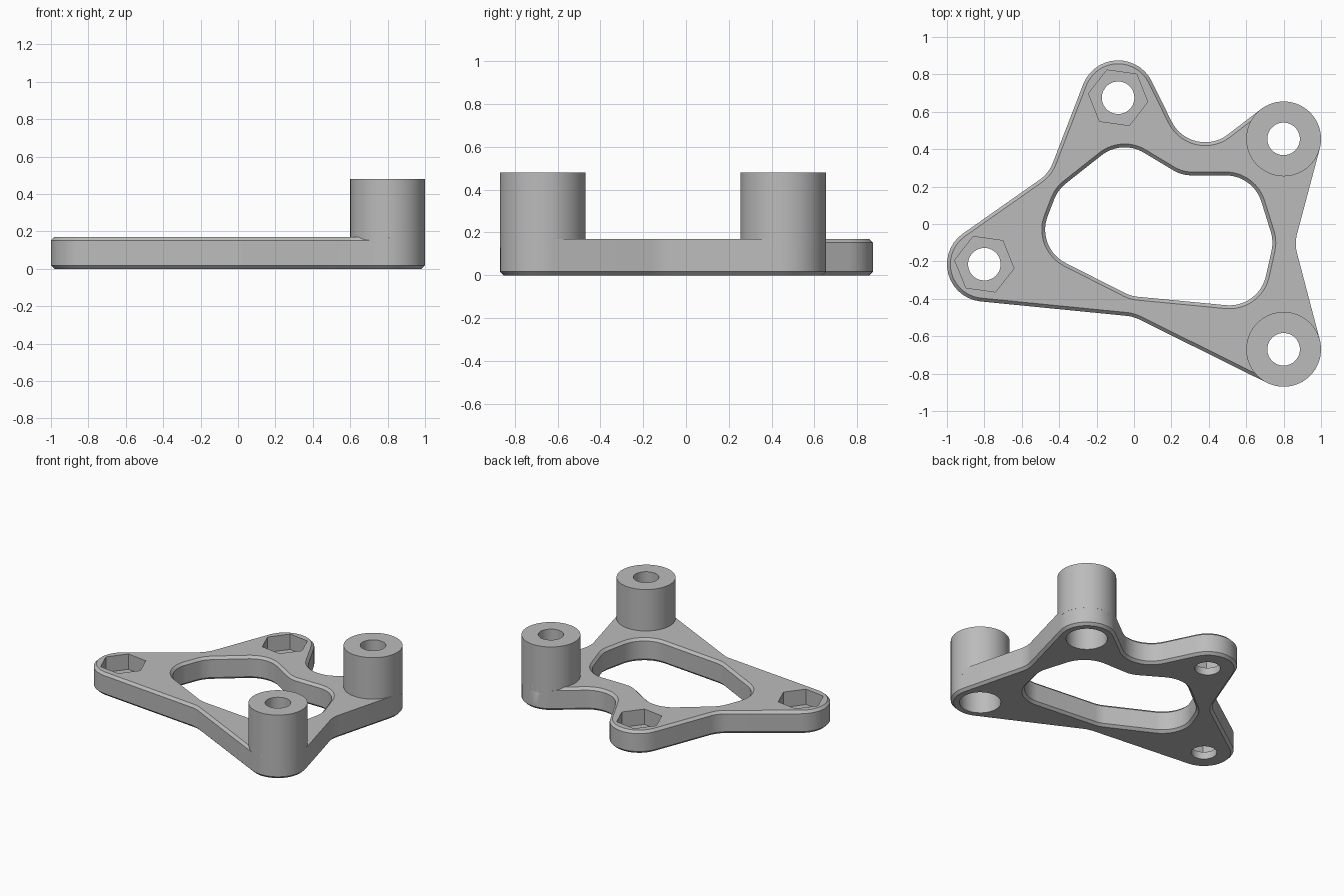
import bpy, bmesh
from math import acos, atan2, cos, sin, pi, hypot, radians

cube = bpy.data.objects.get("Cube")
if cube:
    bpy.data.objects.remove(cube, do_unlink=True)

grey = bpy.data.materials.new("plain grey")
grey.use_nodes = True
grey.diffuse_color = (0.5, 0.5, 0.5, 1)
grey.node_tree.nodes["Principled BSDF"].inputs["Base Color"].default_value = grey.diffuse_color

THICK, CHAMFER, HEIGHT = 0.17, 0.018, 0.48
BOSS, BORE, COUNTERBORE = 0.2, 0.087, 0.14
POSTS = [(0.8, -0.67), (0.8, 0.455)]
NUTS = [(-0.085, 0.675), (-0.8, -0.215)]

# Circles the outlines wrap around: x, y, signed radius (negative = concave)
OUTER = [(*NUTS[1], BOSS), (-0.06, -0.69, -0.2), (*POSTS[0], BOSS), (1.065, -0.105, -0.2),
         (*POSTS[1], BOSS), (0.38, 0.637, -0.2), (*NUTS[0], BOSS), (-0.62, 0.4, -0.2)]
INNER = [(-0.05, 0.21, 0.2), (-0.24, 0.06, 0.2), (-0.275, -0.03, 0.2), (0.04, -0.19, 0.2),
         (0.51, -0.235, 0.2), (0.54, -0.1, 0.2), (0.49, 0.06, 0.2), (0.31, 0.46, -0.2)]


def belt(circles, grow=0, steps=14):
    """Outline of arcs joined by straight tangents, grown outward by an amount."""
    n = len(circles)
    normals = []
    for i in range(n):
        (x1, y1, r1), (x2, y2, r2) = circles[i], circles[(i + 1) % n]
        dx, dy = x2 - x1, y2 - y1
        normals.append(atan2(dy, dx) - acos((r1 - r2) / hypot(dx, dy)))
    pts = []
    for i, (x, y, r) in enumerate(circles):
        start = normals[i - 1]
        sweep = (normals[i] - start + pi) % (2 * pi) - pi
        for k in range(steps + 1):
            a = start + sweep * k / steps
            pts.append((x + (r + grow) * cos(a), y + (r + grow) * sin(a)))
    return pts


def circle(x, y, r, sides=48, turn=0.0):
    return [(x + r * cos(turn + 2 * pi * k / sides), y + r * sin(turn + 2 * pi * k / sides))
            for k in range(sides)]


def loft(name, rings, closed=False):
    """Skin matching rings of (points, z); capped, or joined back to the start."""
    bm = bmesh.new()
    loops = [[bm.verts.new((x, y, z)) for x, y in pts] for pts, z in rings]
    pairs = list(zip(loops, loops[1:]))
    if closed:
        pairs.append((loops[-1], loops[0]))
    else:
        bm.faces.new(loops[0][::-1])
        bm.faces.new(loops[-1])
    for a, b in pairs:
        for i in range(len(a)):
            j = (i + 1) % len(a)
            bm.faces.new((a[i], a[j], b[j], b[i]))
    bmesh.ops.recalc_face_normals(bm, faces=bm.faces)
    mesh = bpy.data.meshes.new(name)
    bm.to_mesh(mesh)
    bm.free()
    mesh.materials.append(grey)
    obj = bpy.data.objects.new(name, mesh)
    bpy.context.collection.objects.link(obj)
    return obj


def activate(obj):
    bpy.ops.object.select_all(action='DESELECT')
    obj.select_set(True)
    bpy.context.view_layer.objects.active = obj


def cut(obj, cutter):
    cutter.hide_render = True
    activate(obj)
    mod = obj.modifiers.new("cut", 'BOOLEAN')
    mod.operation, mod.solver, mod.object = 'DIFFERENCE', 'EXACT', cutter
    bpy.ops.object.modifier_apply(modifier=mod.name)
    bpy.data.objects.remove(cutter, do_unlink=True)


def smooth(obj):
    activate(obj)
    bpy.ops.object.shade_smooth_by_angle(angle=radians(30))


# Plate: chamfered all round, except the upper edge between the posts
full, small = belt(OUTER), belt(OUTER, -CHAMFER)
top = [f if f[0] > 0.8 else s for f, s in zip(full, small)]
plate = loft("plate", [(small, 0), (full, CHAMFER), (full, THICK - CHAMFER), (top, THICK)])

# Central opening with chamfered rims
wall, rim = belt(INNER), belt(INNER, CHAMFER)
cut(plate, loft("opening_cutter", [(rim, -0.05), (rim, 0), (wall, CHAMFER),
                                   (wall, THICK - CHAMFER), (rim, THICK), (rim, THICK + 0.05)]))

# Bolt holes with hexagonal nut pockets
for x, y in NUTS:
    hole, pocket = circle(x, y, BORE), circle(x, y, 0.16, 6, radians(-8))
    cut(plate, loft("bolt_cutter", [(hole, -0.05), (hole, 0.1)]))
    cut(plate, loft("nut_cutter", [(pocket, 0.055), (pocket, THICK + 0.05)]))

# Posts, bored through and counterbored from below
for side, (x, y) in zip(("front", "back"), POSTS):
    wide = circle(x, y, COUNTERBORE)
    cut(plate, loft("counterbore_cutter", [(wide, -0.05), (wide, THICK + 0.05)]))
    outside, bore = circle(x, y, BOSS, 64), circle(x, y, BORE, 64)
    wide = circle(x, y, COUNTERBORE, 64)
    smooth(loft(side + "_post", [(outside, 0.13), (outside, HEIGHT), (bore, HEIGHT),
                                 (bore, 0.3), (wide, 0.3), (wide, 0.13)], closed=True))

smooth(plate)
